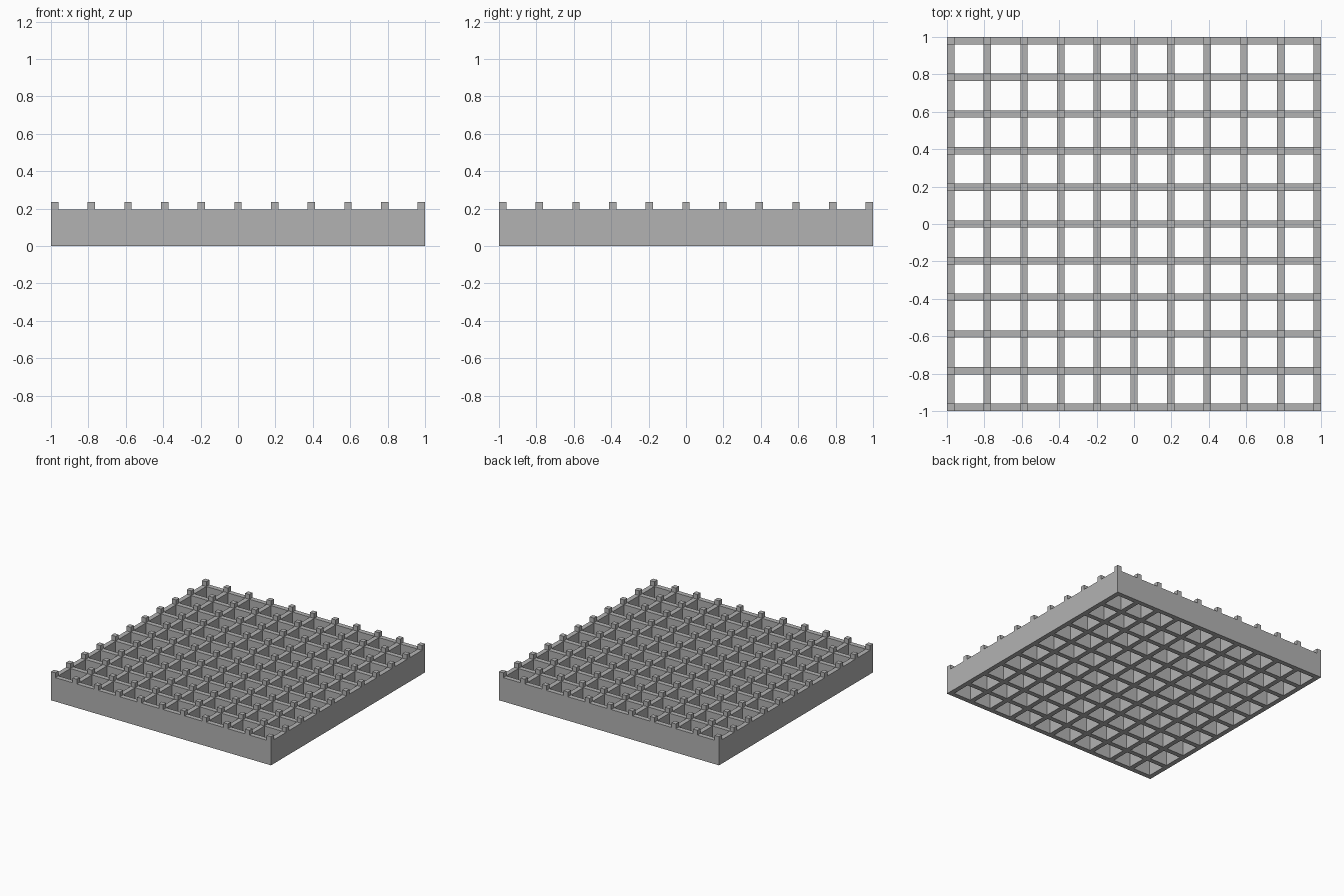
import bpy
import bmesh

if "Cube" in bpy.data.objects:
    bpy.data.objects.remove(bpy.data.objects["Cube"])

# Proportions: wall thickness 1, cell pitch 5, wall height 5, posts 1 higher
U = 2 / 51
CELLS = 10
N = 2 * CELLS + 1

grey = bpy.data.materials.new("grey")
grey.diffuse_color = (0.45, 0.45, 0.45, 1)
grey.use_nodes = True
grey.node_tree.nodes["Principled BSDF"].inputs["Base Color"].default_value = grey.diffuse_color

# Alternating wall / gap lines across the plan, and the height levels
lines = [-1 + U * (5 * (i // 2) + (i % 2)) for i in range(N + 1)]
levels = [0, 5 * U, 6 * U]


def solid(i, j, k):
    """Walls fill the lower layer, posts stand on the crossings."""
    if not (0 <= i < N and 0 <= j < N and 0 <= k < 2):
        return False
    if k == 0:
        return i % 2 == 0 or j % 2 == 0
    return i % 2 == 0 and j % 2 == 0


# Build the closed outer skin of the lattice
bm = bmesh.new()
verts = {}


def vert(key):
    if key not in verts:
        i, j, k = key
        verts[key] = bm.verts.new((lines[i], lines[j], levels[k]))
    return verts[key]


for i in range(N):
    for j in range(N):
        for k in range(2):
            if not solid(i, j, k):
                continue
            for axis in range(3):
                for side in (0, 1):
                    near = [i, j, k]
                    near[axis] += 2 * side - 1
                    if solid(*near):
                        continue
                    quad = []
                    for a, b in ((0, 0), (1, 0), (1, 1), (0, 1)):
                        key = [i, j, k]
                        key[axis] += side
                        key[(axis + 1) % 3] += a
                        key[(axis + 2) % 3] += b
                        quad.append(vert(tuple(key)))
                    bm.faces.new(quad if side else quad[::-1])

mesh = bpy.data.meshes.new("lattice_tray")
bm.to_mesh(mesh)
bm.free()
mesh.materials.append(grey)
tray = bpy.data.objects.new("lattice_tray", mesh)
bpy.context.collection.objects.link(tray)
